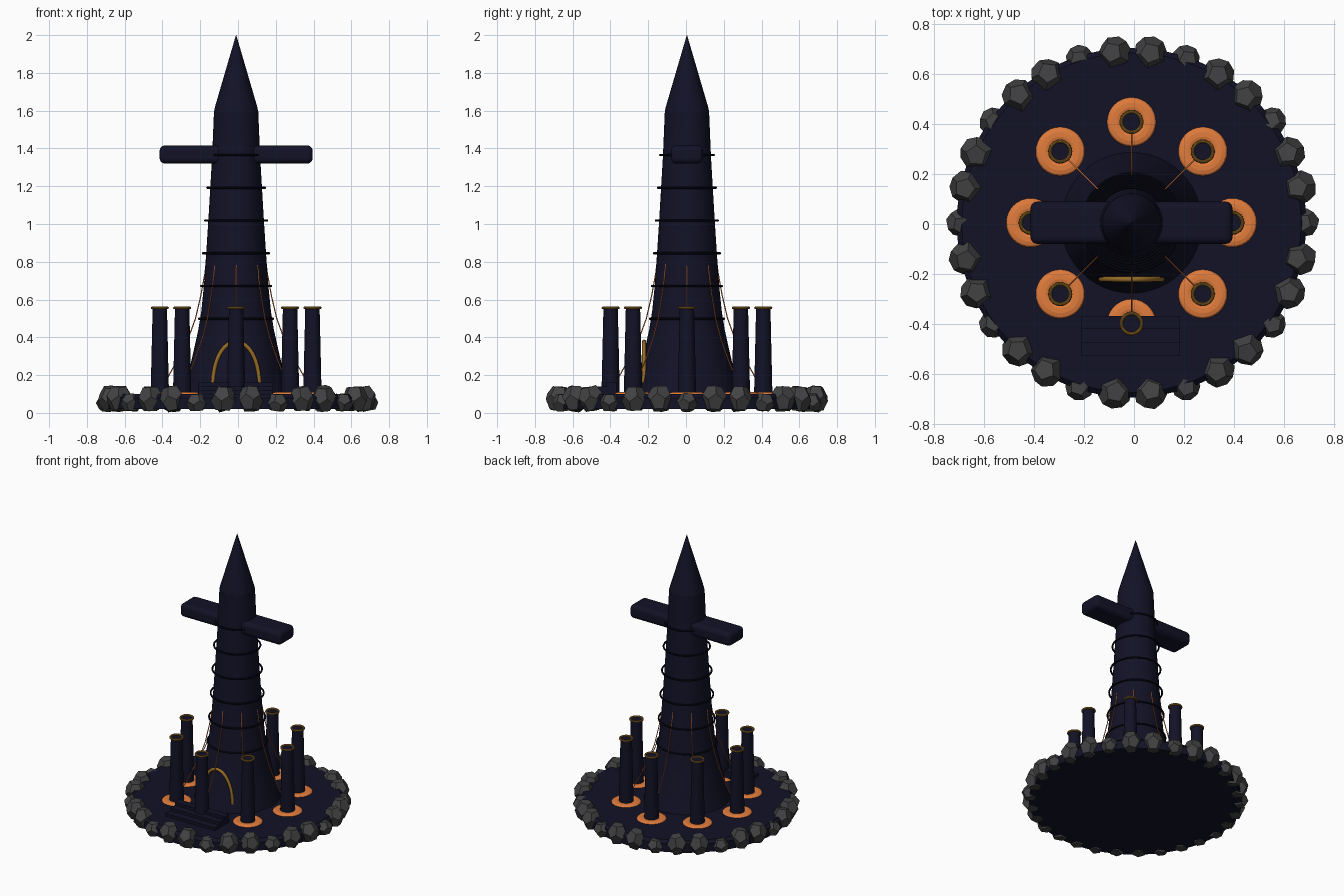
import bpy, bmesh, math, random
from mathutils import Matrix, Vector

if "Cube" in bpy.data.objects:
    bpy.data.objects.remove(bpy.data.objects["Cube"])

random.seed(4)
CX, CY = -0.01, 0.005   # tower axis


def mat(name, r, g, b):
    m = bpy.data.materials.new(name)
    m.diffuse_color = (r, g, b, 1)
    m.use_nodes = True
    m.node_tree.nodes["Principled BSDF"].inputs["Base Color"].default_value = m.diffuse_color
    return m


NAVY = mat("dark navy", 0.006, 0.006, 0.02)
BLACK = mat("blue black", 0.003, 0.003, 0.009)
ORANGE = mat("copper orange", 0.75, 0.2, 0.045)
GOLD = mat("old gold", 0.3, 0.15, 0.02)
STONE = mat("grey stone", 0.055, 0.055, 0.058)


def finish(ob, name, material, smooth=True):
    ob.name = name
    ob.data.materials.clear()
    ob.data.materials.append(material)
    if smooth and ob.type == 'MESH':
        bpy.ops.object.select_all(action='DESELECT')
        ob.select_set(True)
        bpy.context.view_layer.objects.active = ob
        bpy.ops.object.shade_smooth_by_angle(angle=math.radians(35))
    return ob


def lathe(name, profile, n, x, y, material):
    bm = bmesh.new()
    rings = [[bm.verts.new((x + r * math.cos(2 * math.pi * i / n),
                            y + r * math.sin(2 * math.pi * i / n), z))
              for i in range(n)] for r, z in profile]
    for a, b in zip(rings, rings[1:]):
        for i in range(n):
            j = (i + 1) % n
            bm.faces.new((a[i], a[j], b[j], b[i]))
    bm.faces.new(rings[0][::-1])
    bm.faces.new(rings[-1])
    me = bpy.data.meshes.new(name)
    bm.to_mesh(me)
    bm.free()
    ob = bpy.data.objects.new(name, me)
    bpy.context.collection.objects.link(ob)
    return finish(ob, name, material)


def torus(name, x, y, z, major, minor, material, flat=1.0, n=48):
    bpy.ops.mesh.primitive_torus_add(location=(x, y, z), major_radius=major, minor_radius=minor,
                                     major_segments=n, minor_segments=10)
    ob = bpy.context.object
    ob.scale.z = flat
    return finish(ob, name, material)


def box(name, loc, size, material, bevel=0):
    bpy.ops.mesh.primitive_cube_add(size=1, location=loc)
    ob = bpy.context.object
    ob.scale = size
    bpy.ops.object.transform_apply(location=False, rotation=False, scale=True)
    if bevel:
        m = ob.modifiers.new("rounding", 'BEVEL')
        m.width, m.segments = bevel, 4
    return finish(ob, name, material, bool(bevel))


def tube(name, pts, radius, material):
    cu = bpy.data.curves.new(name, 'CURVE')
    cu.dimensions = '3D'
    cu.bevel_depth, cu.bevel_resolution = radius, 2
    cu.use_fill_caps = True
    sp = cu.splines.new('POLY')
    sp.points.add(len(pts) - 1)
    for p, c in zip(sp.points, pts):
        p.co = (*c, 1)
    sp.use_smooth = True
    ob = bpy.data.objects.new(name, cu)
    bpy.context.collection.objects.link(ob)
    return finish(ob, name, material)


# Round floor
lathe("floor", [(0.70, 0.02), (0.70, 0.08), (0.68, 0.1)], 64, CX, CY, NAVY)

# Tower with flared foot, and the spire
lathe("tower", [(0.285, 0.09), (0.265, 0.16), (0.243, 0.25), (0.22, 0.35), (0.20, 0.44), (0.184, 0.54),
                (0.170, 0.68), (0.158, 0.85), (0.147, 1.02), (0.137, 1.19), (0.127, 1.36),
                (0.117, 1.6)], 48, CX, CY, NAVY)
lathe("spire", [(0.117, 1.595), (0.112, 1.62), (0.0008, 2.0)], 48, CX, CY, NAVY)

# Thin hoops standing off the tower
for i in range(6):
    torus(f"tower_hoop_{i}", CX, CY, 0.498 + 0.1735 * i, 0.196 - 0.0108 * i, 0.006, BLACK)

# Crossbar
box("crossbar", (CX, CY, 1.368), (0.81, 0.17, 0.096), NAVY, 0.028)

# Doorway arch
arch = []
for i in range(25):
    a = math.pi * i / 24
    arch.append((CX + 0.122 * math.cos(a), -0.222, 0.16 + 0.217 * math.sin(a)))
tube("door_arch", arch, 0.011, GOLD)

# Steps in front of the door
for i in range(3):
    top = 0.16 - 0.02 * i
    box(f"door_step_{i}", (CX - 0.003, -0.395 - 0.0533 * i, (top + 0.06) / 2),
        (0.395, 0.0533, top - 0.06), NAVY)

# Eight pillars, each with a gold rim, an orange foot ring and a hanging cable
CABLE = [(0.145, 0.92), (0.152, 0.85), (0.165, 0.74), (0.187, 0.62), (0.215, 0.50),
         (0.255, 0.39), (0.305, 0.29), (0.355, 0.2), (0.395, 0.12)]
for i in range(8):
    a = math.pi * i / 4
    c, s = math.cos(a), math.sin(a)
    x, y = CX + 0.404 * c, CY + 0.404 * s
    lathe(f"pillar_{i}", [(0.049, 0.08), (0.038, 0.555)], 24, x, y, NAVY)
    torus(f"pillar_rim_{i}", x, y, 0.556, 0.041, 0.007, GOLD, n=32)
    torus(f"pillar_foot_ring_{i}", x, y, 0.1, 0.068, 0.03, ORANGE, flat=0.36, n=32)
    tube(f"cable_{i}", [(CX + r * c, CY + r * s, z) for r, z in CABLE], 0.003, ORANGE)


# Ring of faceted boulders: every third one is lower and smaller
def boulder(name, x, y, z, r, zscale):
    bm = bmesh.new()
    bmesh.ops.create_icosphere(bm, subdivisions=1, radius=1)
    pts = [f.calc_center_median().normalized() for f in bm.faces]
    bm.clear()
    rot = (Matrix.Rotation(random.uniform(0, 6.28), 3, 'Z')
           @ Matrix.Rotation(random.uniform(-0.25, 0.25), 3, 'X'))
    for p in pts:
        p = rot @ p * r * random.uniform(0.97, 1.03)
        bm.verts.new(Vector((p.x, p.y, p.z * zscale)))
    bmesh.ops.convex_hull(bm, input=bm.verts)
    bmesh.ops.dissolve_limit(bm, angle_limit=math.radians(8), verts=bm.verts, edges=bm.edges)
    low = min(v.co.z for v in bm.verts)
    bmesh.ops.translate(bm, verts=bm.verts, vec=(x, y, max(z, -low)))
    me = bpy.data.meshes.new(name)
    bm.to_mesh(me)
    bm.free()
    ob = bpy.data.objects.new(name, me)
    bpy.context.collection.objects.link(ob)
    finish(ob, name, STONE, False)


for i in range(30):
    a = math.radians(12 * i)
    low = i % 3 == 0
    rad = 0.69 if low else 0.684
    boulder(f"boulder_{i}", CX * 0.5 + rad * math.cos(a), CY + rad * math.sin(a),
            0.055 if low else 0.075, 0.058 if low else 0.068, 0.95 if low else 1.15)
